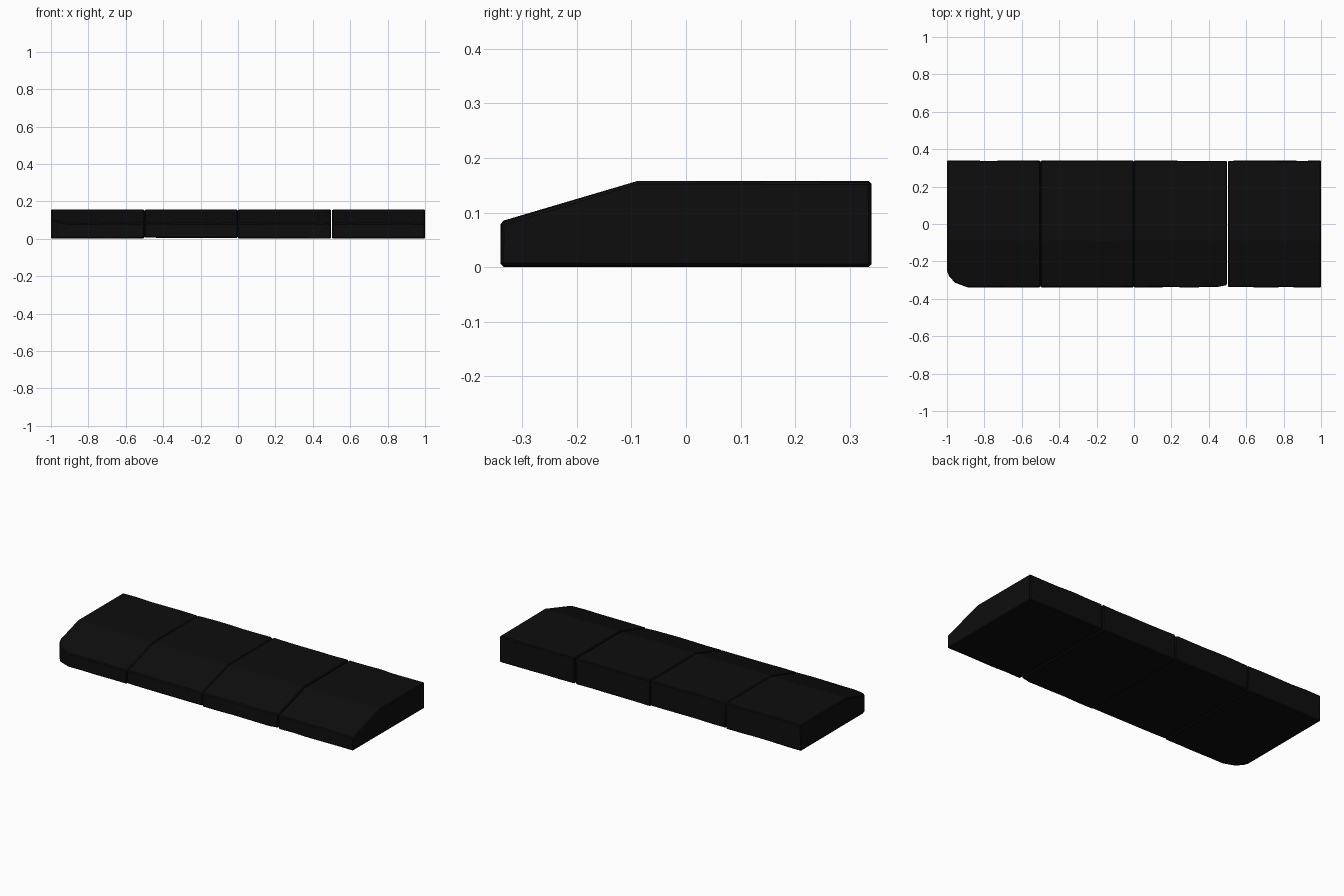
import bpy, bmesh, random
from mathutils import Vector

random.seed(4)
cube = bpy.data.objects.get("Cube")
if cube:
    bpy.data.objects.remove(cube, do_unlink=True)

# Dark stone material
stone = bpy.data.materials.new("black_stone")
stone.use_nodes = True
colour = (0.0042, 0.0042, 0.0042, 1)
stone.diffuse_color = colour
bsdf = stone.node_tree.nodes["Principled BSDF"]
bsdf.inputs["Base Color"].default_value = colour
bsdf.inputs["Roughness"].default_value = 0.9

# Cross-section (y, z) with a sloped front
PROFILE = [(-0.34, 0.003), (0.34, 0.003), (0.34, 0.158), (-0.09, 0.158), (-0.34, 0.084)]
SEGMENTS = 5
WEAR = 0.003


def chip(bm, point, normal):
    """Break off everything beyond a plane and close the break."""
    geom = bm.verts[:] + bm.edges[:] + bm.faces[:]
    bmesh.ops.bisect_plane(bm, geom=geom, plane_co=Vector(point),
                           plane_no=Vector(normal).normalized(), clear_outer=True)
    bmesh.ops.holes_fill(bm, edges=[e for e in bm.edges if e.is_boundary])


def kerb_block(name, x0, x1, chips=(), lift=0.0):
    bm = bmesh.new()
    rings = []
    for i in range(SEGMENTS + 1):
        x = x0 + (x1 - x0) * i / SEGMENTS
        ring = []
        for y, z in PROFILE:
            # Slight inward wear along the long edges
            y -= random.uniform(0, WEAR) * (1 if y > 0 else -1)
            z += random.uniform(-WEAR, 0) + (lift if z < 0.01 else 0)
            ring.append(bm.verts.new((x, y, z)))
        rings.append(ring)
    n = len(PROFILE)
    for a, b in zip(rings, rings[1:]):
        for j in range(n):
            k = (j + 1) % n
            bm.faces.new((a[j], a[k], b[k], b[j]))
    bm.faces.new(rings[0])
    bm.faces.new(rings[-1])
    for point, normal in chips:
        chip(bm, point, normal)
    bmesh.ops.recalc_face_normals(bm, faces=bm.faces[:])
    mesh = bpy.data.meshes.new(name)
    bm.to_mesh(mesh)
    bm.free()
    mesh.materials.append(stone)
    obj = bpy.data.objects.new(name, mesh)
    bpy.context.collection.objects.link(obj)
    # Softly worn edges
    bevel = obj.modifiers.new("worn_edges", 'BEVEL')
    bevel.width = 0.005
    bevel.segments = 1
    bevel.limit_method = 'ANGLE'
    bevel.angle_limit = 0.6
    return obj


# Four kerb stones in a row, with a broken front corner and small chips
kerb_block("right_end_block", -1.0, -0.501, [
    ((-0.97, -0.3, 0), (-0.75, -0.66, 0)),
    ((-0.90, -0.335, 0), (-0.35, -0.94, 0)),
    ((-1.0, -0.25, 0), (-0.94, -0.35, 0)),
])
kerb_block("right_middle_block", -0.5, -0.001, [
    ((-0.02, 0.34, 0.157), (1, 1, 1)),
], lift=0.004)
kerb_block("left_middle_block", 0.0, 0.496, [
    ((0.45, -0.336, 0), (0.2, -0.98, 0)),
])
kerb_block("left_end_block", 0.503, 1.0)
